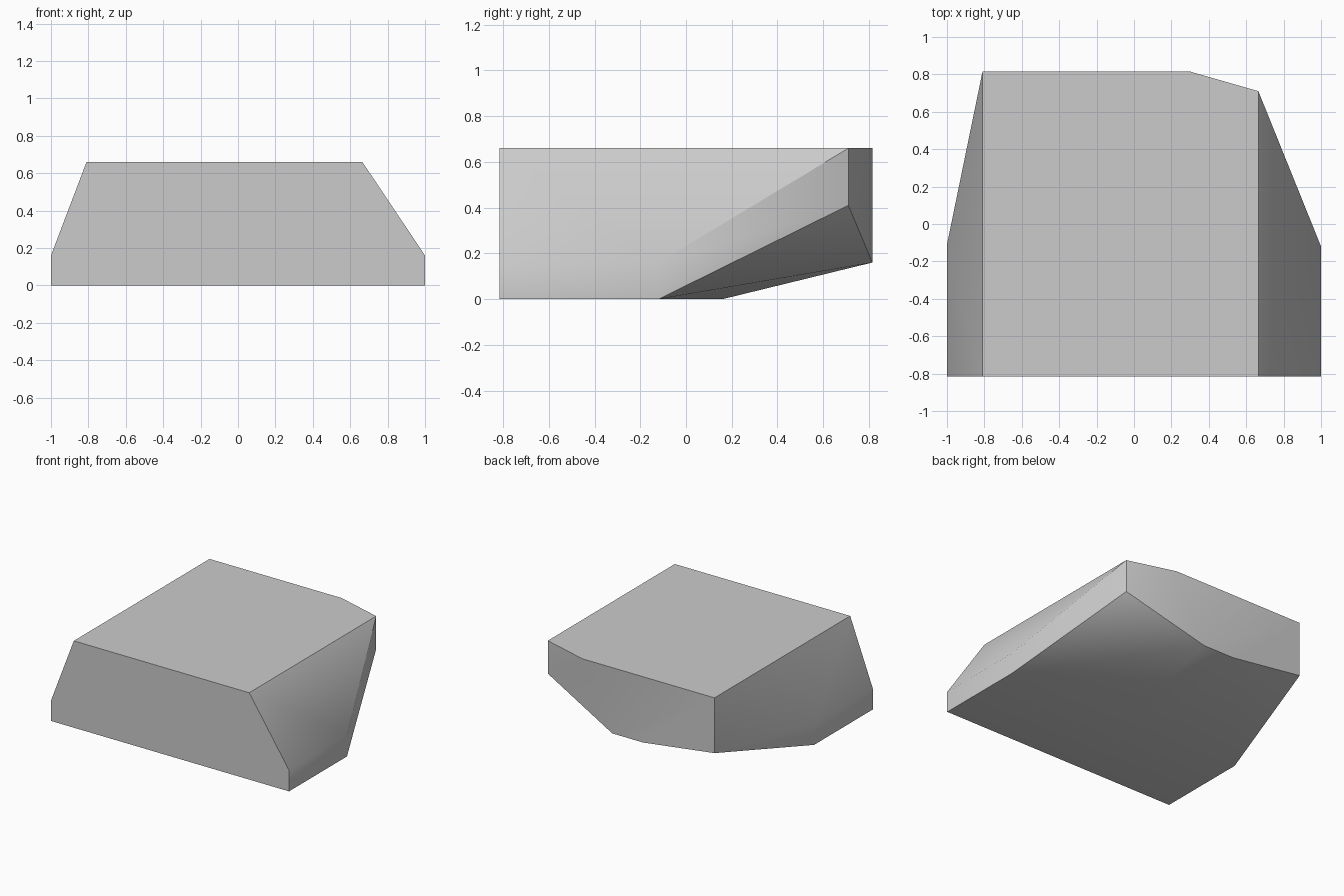
import bpy
import bmesh
import math

cube = bpy.data.objects.get("Cube")
if cube:
    bpy.data.objects.remove(cube, do_unlink=True)

TOP, SHOULDER = 0.66, 0.16
FRONT, BACK = -0.815, 0.815

# Flat top outline with one clipped back corner
points = [(x, y, TOP) for x, y in
          ((-0.81, FRONT), (0.665, FRONT), (0.665, 0.71), (0.30, BACK), (-0.81, BACK))]

# Upright lower sides
for z in (0, SHOULDER):
    points += [(-1, FRONT, z), (-1, -0.11, z), (1, FRONT, z), (1, -0.12, z)]

# Underside rising from the base to the back wall
for x in (-0.21, 0.05):
    points += [(x, 0.16, 0), (x, BACK, SHOULDER)]

# Lower ends of the two back corners
points += [(0.665, 0.71, 0.41), (-0.81, BACK, 0.24)]

# Wrap the corners in a closed faceted body
bm = bmesh.new()
for p in points:
    bm.verts.new(p)
bmesh.ops.convex_hull(bm, input=bm.verts)
bmesh.ops.dissolve_limit(bm, angle_limit=math.radians(1), verts=bm.verts, edges=bm.edges)
bmesh.ops.recalc_face_normals(bm, faces=bm.faces)
mesh = bpy.data.meshes.new("faceted_block")
bm.to_mesh(mesh)
bm.free()

block = bpy.data.objects.new("faceted_block", mesh)
bpy.context.collection.objects.link(block)

# Plain grey surface
grey = bpy.data.materials.new("light_grey")
grey.use_nodes = True
colour = (0.6, 0.6, 0.6, 1)
grey.diffuse_color = colour
grey.node_tree.nodes["Principled BSDF"].inputs["Base Color"].default_value = colour
mesh.materials.append(grey)

# Soft shading across shallow bends, crisp main edges
bpy.ops.object.select_all(action='DESELECT')
block.select_set(True)
bpy.context.view_layer.objects.active = block
bpy.ops.object.shade_smooth_by_angle(angle=math.radians(35))
